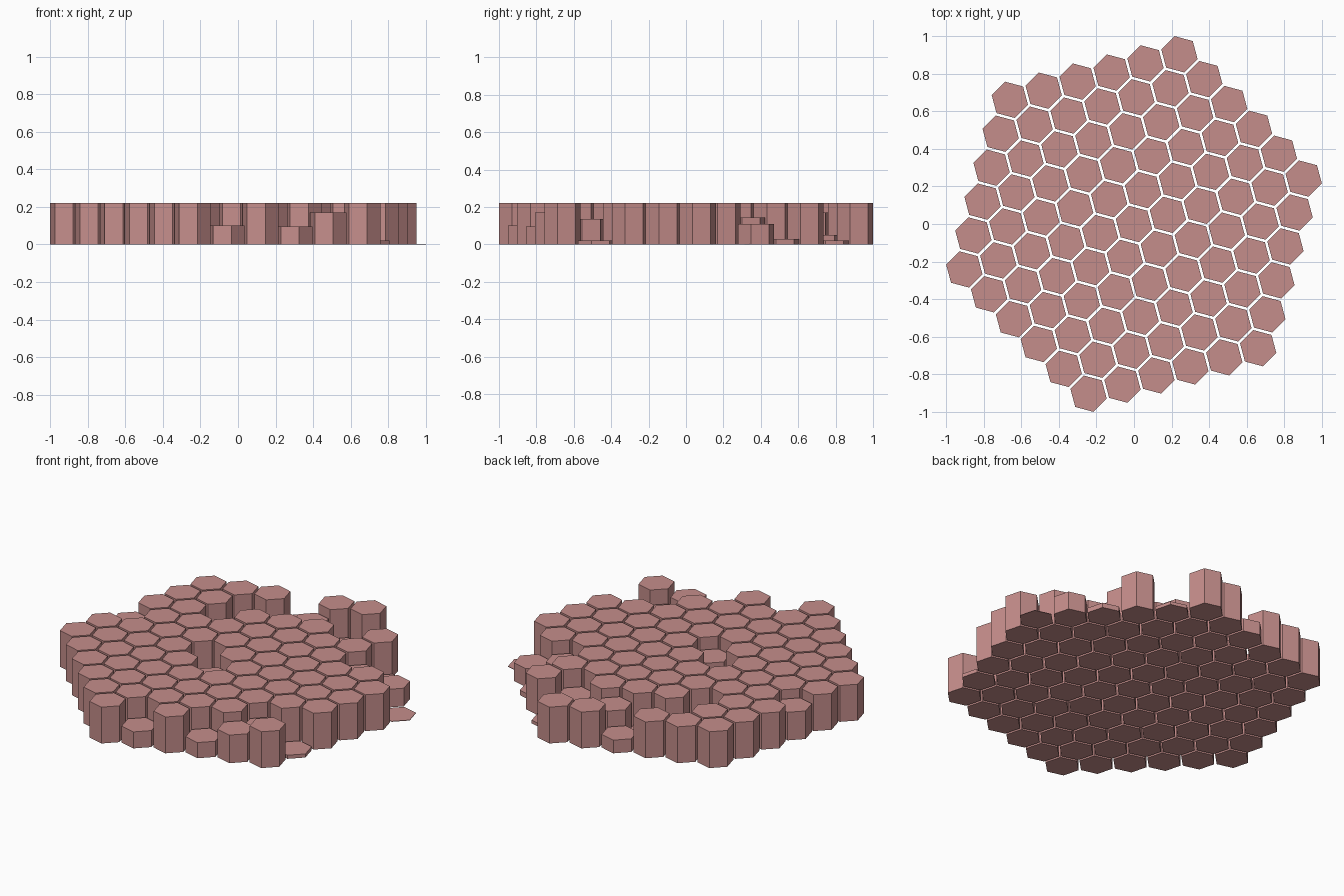
import bpy, bmesh, math

if "Cube" in bpy.data.objects:
    bpy.data.objects.remove(bpy.data.objects["Cube"])

RINGS = 5          # rings of cells around the middle one
PITCH = 0.187      # centre-to-centre spacing
RADIUS = 0.1       # corner radius of one cell
TURN = math.radians(15)
FULL = 0.22        # height of a finished column

# Cells that are lower than full height: (i, j) -> height
LOW = {
    (1, -5): 0.10, (3, -5): 0.095, (4, -5): 0.17, (4, -4): 0.135,
    (5, -4): 0.022, (5, 0): 0.003, (4, 1): 0.11, (3, 1): 0.145,
    (3, 2): 0.03, (1, 3): 0.115, (1, 4): 0.02, (0, 4): 0.05,
    (-1, 4): 0.17, (-2, 5): 0.08, (-2, 4): 0.04, (-3, 4): 0.04,
    (-3, 3): 0.05, (-5, 2): 0.17, (-1, 0): 0.06, (0, -1): 0.15,
}

mat = bpy.data.materials.new("dusty rose")
mat.diffuse_color = (0.56, 0.27, 0.26, 1)
mat.use_nodes = True
mat.node_tree.nodes["Principled BSDF"].inputs["Base Color"].default_value = mat.diffuse_color


def hex_column(name, x, y, height):
    """Six-sided prism standing on z = 0."""
    bm = bmesh.new()
    ring = [bm.verts.new((RADIUS * math.cos(a), RADIUS * math.sin(a), 0))
            for a in (TURN + math.radians(30 + 60 * k) for k in range(6))]
    top = [bm.verts.new((v.co.x, v.co.y, height)) for v in ring]
    bm.faces.new(ring[::-1])
    bm.faces.new(top)
    for k in range(6):
        n = (k + 1) % 6
        bm.faces.new((ring[k], ring[n], top[n], top[k]))
    mesh = bpy.data.meshes.new(name)
    bm.to_mesh(mesh)
    bm.free()
    mesh.materials.append(mat)
    obj = bpy.data.objects.new(name, mesh)
    obj.location = (x, y, 0)
    bpy.context.collection.objects.link(obj)


# Hexagonal field of columns, turned 15 degrees
for i in range(-RINGS, RINGS + 1):
    for j in range(-RINGS, RINGS + 1):
        if abs(i + j) > RINGS:
            continue
        x = PITCH * (i * math.cos(TURN) + j * math.cos(TURN + math.pi / 3))
        y = PITCH * (i * math.sin(TURN) + j * math.sin(TURN + math.pi / 3))
        hex_column(f"hex_column_{i + RINGS}_{j + RINGS}", x, y, LOW.get((i, j), FULL))
